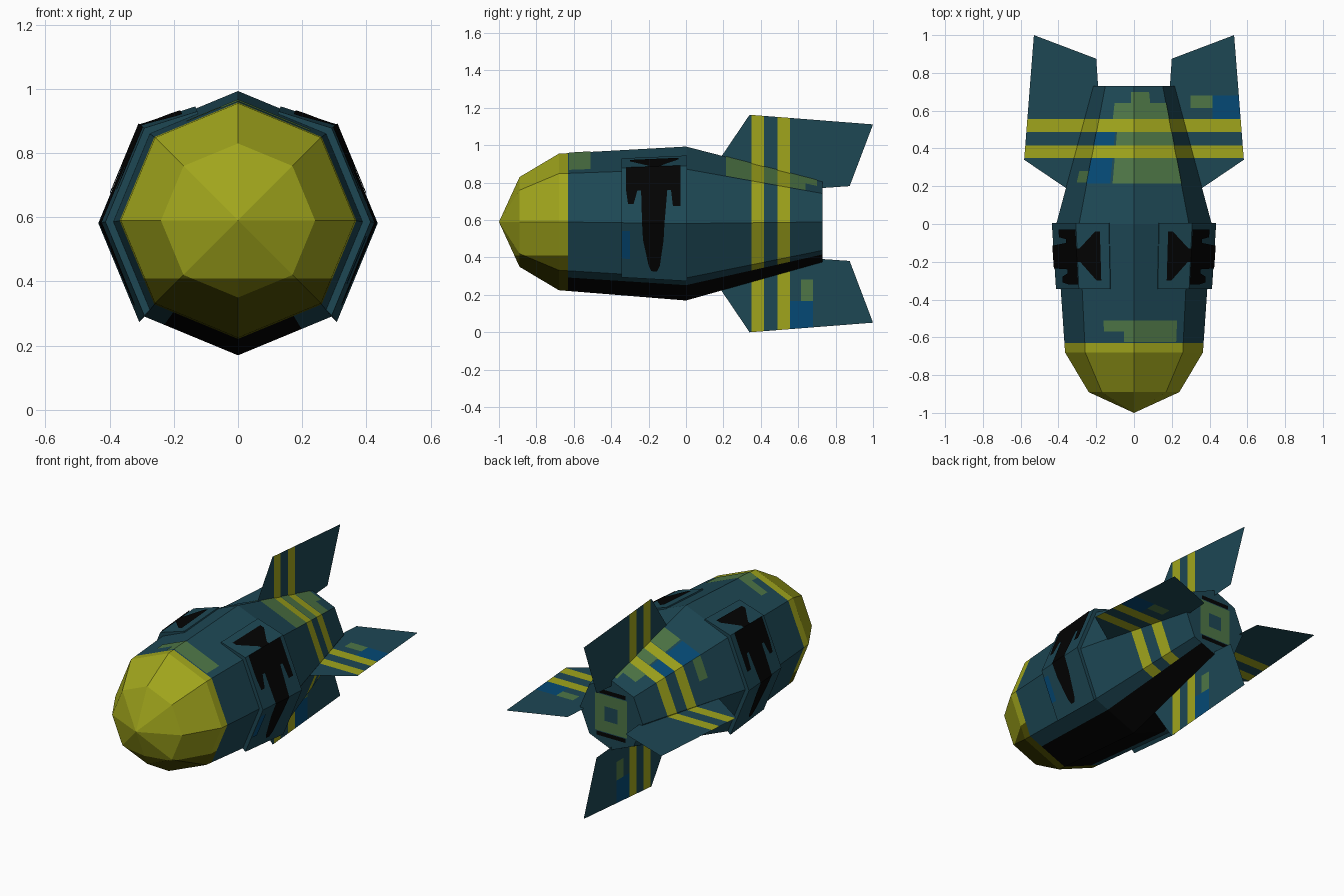
import bpy, bmesh, math
from mathutils import Vector, Matrix

if "Cube" in bpy.data.objects:
    bpy.data.objects.remove(bpy.data.objects["Cube"])

CZ = 0.5815
# body rings: y, vertex radius, centre height
RINGS = [(-0.89, 0.24, 0.59), (-0.68, 0.365, 0.59), (0, 0.4115, CZ), (0.73, 0.215, 0.59)]
STRIPES = [(0.35, 0.416), (0.488, 0.555)]


def mat(name, r, g, b):
    lin = [((c / 255 + 0.055) / 1.055) ** 2.4 if c > 10 else c / 255 / 12.92 for c in (r, g, b)]
    m = bpy.data.materials.new(name)
    m.diffuse_color = (*lin, 1)
    m.use_nodes = True
    m.node_tree.nodes["Principled BSDF"].inputs["Base Color"].default_value = m.diffuse_color
    return m


MATS = [mat("teal", 29, 71, 84), mat("yellow", 160, 165, 28), mat("green", 78, 118, 70),
        mat("blue", 5, 73, 117), mat("black", 3, 3, 3), mat("dark_olive", 78, 78, 3)]
TEAL, YELLOW, GREEN, BLUE, BLACK, OLIVE = range(6)


def finish(bm, name):
    me = bpy.data.meshes.new(name)
    bm.to_mesh(me)
    bm.free()
    for m in MATS:
        me.materials.append(m)
    ob = bpy.data.objects.new(name, me)
    bpy.context.collection.objects.link(ob)
    return ob


def cut(bm, co, no, faces=None):
    fs = list(bm.faces) if faces is None else faces
    geom = set(fs)
    for f in fs:
        geom.update(f.verts)
        geom.update(f.edges)
    bmesh.ops.bisect_plane(bm, geom=list(geom), plane_co=co, plane_no=no)


def striped(y):
    return any(a < y < b for a, b in STRIPES)


def pt(s, y, off=0.0):
    """Point on the octagonal hull; s counts octants clockwise from the top."""
    for a, b in zip(RINGS, RINGS[1:]):
        if y <= b[0] or b is RINGS[-1]:
            t = (y - a[0]) / (b[0] - a[0])
            r, cz = a[1] + t * (b[1] - a[1]) + off, a[2] + t * (b[2] - a[2])
            break
    k = math.floor(s)
    p, q = [Vector((r * math.sin(i * math.pi / 4), y, cz + r * math.cos(i * math.pi / 4)))
            for i in (k, k + 1)]
    return p.lerp(q, s - k)


def plate_off(s):
    """Plate height above the hull: thin at its upper end."""
    return 0.008 + 0.017 * min(max((abs(s) - 0.43) / 0.57, 0), 1)


def decal(bm, corners, off, colour):
    """Thin painted patch from (s, y) corners, all inside one octant."""
    f = bm.faces.new([bm.verts.new(pt(s, y, off(s))) for s, y in corners])
    f.normal_update()
    c = f.calc_center_median()
    if f.normal.dot(Vector((c.x, 0, c.z - CZ))) < 0:
        f.normal_flip()
    f.material_index = colour


def patch(bm, s0, s1, y0, y1, off, colour):
    stops = [s0] + [k for k in range(-4, 5) if s0 < k < s1] + [s1]
    for a, b in zip(stops, stops[1:]):
        decal(bm, [(a, y0), (b, y0), (b, y1), (a, y1)], off, colour)


# hull: pointed octagonal nose, body and tapered tail
bm = bmesh.new()
rows = [[bm.verts.new(pt(k, y)) for k in range(8)] for y, _, _ in RINGS]
tip = bm.verts.new((0, -1, 0.59))
for k in range(8):
    j = (k + 1) % 8
    bm.faces.new((tip, rows[0][k], rows[0][j]))
    for a, b in zip(rows, rows[1:]):
        bm.faces.new((a[k], b[k], b[j], a[j]))
bm.faces.new(rows[-1])
bmesh.ops.recalc_face_normals(bm, faces=bm.faces)
for y in [-0.63] + [v for s in STRIPES for v in s]:
    cut(bm, (0, y, 0), (0, 1, 0))
nose = [f for f in bm.faces if f.calc_center_median().y < -0.63]
cut(bm, (0, 0, 0.41), (0, 0, 1), nose)
ANG = {1: math.radians(31), -1: math.radians(36)}
for sx, a in ANG.items():
    low = [f for f in bm.faces if f.calc_center_median().y > -0.63
           and f.calc_center_median().z < CZ and abs(f.normal.y) < 0.9]
    cut(bm, (0, 0, CZ), (math.cos(a), 0, sx * math.sin(a)), low)
for f in bm.faces:
    c = f.calc_center_median()
    if f.normal.y > 0.9:
        f.material_index = TEAL
    elif c.y < -0.63:
        f.material_index = OLIVE if c.z < 0.41 else YELLOW
    elif c.z < CZ and abs(c.x) < math.tan(ANG[1 if c.x > 0 else -1]) * (CZ - c.z) - 0.003:
        f.material_index = BLACK
    elif striped(c.y):
        f.material_index = YELLOW
finish(bm, "hull")

# worn paint patches on the hull
bm = bmesh.new()
for s0, s1, y0, y1, col in [
        (-0.6, 0.85, -0.57, -0.51, GREEN), (-0.2, 0.85, -0.625, -0.57, GREEN),
        (-0.45, 1, 0.215, 0.35, GREEN), (-0.45, 1, 0.416, 0.488, GREEN),
        (-1, -0.5, 0.215, 0.35, BLUE), (-1, -0.5, 0.416, 0.488, BLUE),
        (-0.6, 1, 0.555, 0.64, GREEN), (-0.1, 0.5, 0.64, 0.70, GREEN),
        (-1.5, -1, 0.22, 0.28, GREEN)]:
    patch(bm, s0, s1, y0, y1, lambda s: 0.003, col)
finish(bm, "hull_paint_patches")

# tail cap markings: green frame with black bars above and below
bm = bmesh.new()


def cap_quad(x0, x1, z0, z1, col):
    f = bm.faces.new([bm.verts.new((x, 0.733, 0.59 + z))
                      for x, z in ((x1, z0), (x0, z0), (x0, z1), (x1, z1))])
    f.material_index = col


for s in (-1, 1):
    cap_quad(*sorted((s * 0.045, s * 0.11)), -0.115, 0.115, GREEN)
    cap_quad(-0.045, 0.045, *sorted((s * 0.045, s * 0.115)), GREEN)
    cap_quad(-0.10, 0.10, *sorted((s * 0.12, s * 0.145)), BLACK)
for f in bm.faces:
    f.normal_update()
    if f.normal.y < 0:
        f.normal_flip()
finish(bm, "tail_cap_markings")

# side armour plates wrapped over three facets, with black markings
MARKS = [
    [(0.6, -0.30), (0.68, -0.30), (0.95, -0.20), (1, -0.20), (1, -0.13), (0.95, -0.13),
     (0.68, -0.04), (0.6, -0.04)],
    [(1, -0.32), (1.42, -0.32), (1.42, -0.03), (1, -0.03)],
    [(1.42, -0.32), (1.66, -0.31), (1.66, -0.28), (1.42, -0.26)],
    [(1.42, -0.08), (1.7, -0.07), (1.7, -0.03), (1.42, -0.03)],
    [(1.42, -0.24), (2, -0.235), (2, -0.115), (1.42, -0.10)],
    [(2, -0.235), (2.3, -0.23), (2.3, -0.12), (2, -0.115)],
    [(2.3, -0.23), (2.75, -0.20), (2.85, -0.185), (2.85, -0.155), (2.75, -0.14), (2.3, -0.12)],
]
for side, name in ((1, "right"), (-1, "left")):
    bm = bmesh.new()
    stops = [side * s for s in (0.45, 1, 2, 3)]
    loops = [[bm.verts.new(pt(s, y, o)) for y, o in
              ((-0.345, plate_off(s)), (0.005, plate_off(s)), (0.005, -0.005), (-0.345, -0.005))]
             for s in stops]
    for a, b in zip(loops, loops[1:]):
        for i in range(4):
            j = (i + 1) % 4
            bm.faces.new((a[i], a[j], b[j], b[i]))
    bm.faces.new(loops[0])
    bm.faces.new(loops[-1])
    bmesh.ops.recalc_face_normals(bm, faces=bm.faces)
    finish(bm, name + "_side_plate")
    bm = bmesh.new()
    for m in MARKS:
        decal(bm, [(side * s - side * 1e-6 * (s == int(s)), y) for s, y in m],
              lambda s: plate_off(s) + 0.004, BLACK)
    if side > 0:
        patch(bm, 2.15, 2.65, -0.343, -0.30, lambda s: plate_off(s) + 0.004, BLUE)
    finish(bm, name + "_plate_marking")

# four paper-thin tail fins, striped; the right and bottom ones carry patches
OUTLINE = [(0.17, 0.33), (0.34, 0.5815), (1.0, 0.53), (0.875, 0.2), (0.73, 0.19)]
for name, ux, uz in (("top", 0, 1), ("right", 1, 0), ("bottom", 0, -1), ("left", -1, 0)):
    bm = bmesh.new()
    for w in (-1, 1):
        f = bm.faces.new([bm.verts.new((r, y, w * 0.0012)) for y, r in OUTLINE])
        f.normal_update()
        if f.normal.z * w < 0:
            f.normal_flip()
    patched = name in ("right", "bottom")
    for y in [v for s in STRIPES for v in s] + [0.615, 0.68]:
        cut(bm, (0, y, 0), (0, 1, 0))
    for r in (0.30, 0.415, 0.56):
        cut(bm, (r, 0, 0), (1, 0, 0), [f for f in bm.faces if patched
            and 0.555 < f.calc_center_median().y < 0.68])
    for f in bm.faces:
        c = f.calc_center_median()
        if striped(c.y):
            f.material_index = YELLOW
        elif patched and 0.555 < c.y < 0.68:
            if 0.415 < c.x < 0.56:
                f.material_index = BLUE
            elif 0.30 < c.x < 0.415 and c.y > 0.615:
                f.material_index = GREEN
    bm.transform(Matrix(((ux, 0, -uz, 0), (0, 1, 0, 0), (uz, 0, ux, CZ), (0, 0, 0, 1))))
    finish(bm, name + "_fin")
